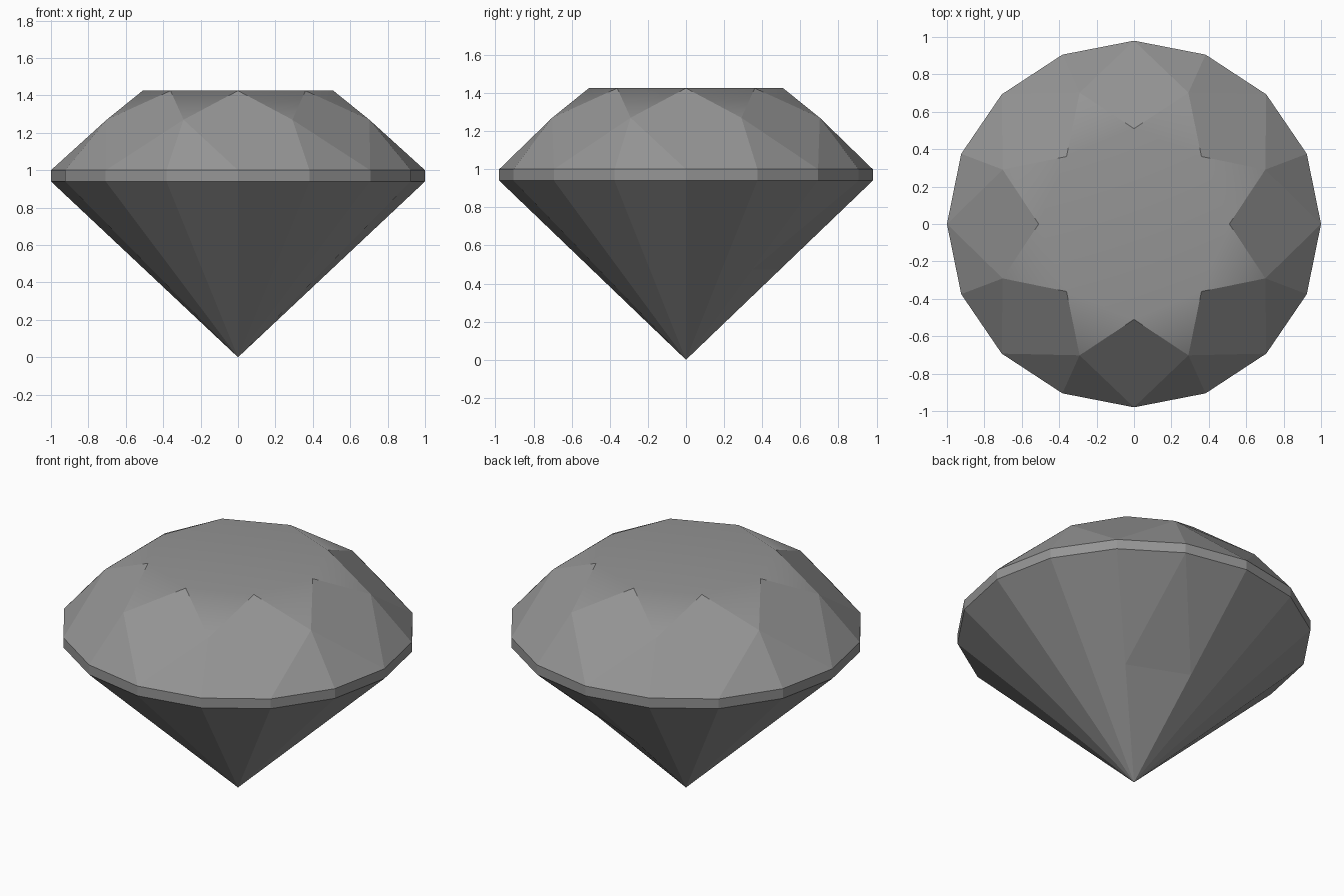
import bpy, bmesh
from math import sin, cos, pi

cube = bpy.data.objects.get("Cube")
if cube:
    bpy.data.objects.remove(cube)

SIDES = 16
DEPTH = 0.98          # the girdle is slightly narrower front to back

# Grey stone
grey = bpy.data.materials.new("grey_stone")
grey.use_nodes = True
grey.diffuse_color = (0.3, 0.3, 0.3, 1)
grey.node_tree.nodes["Principled BSDF"].inputs["Base Color"].default_value = (0.3, 0.3, 0.3, 1)

bm = bmesh.new()


def ring(radius, z, count, start=0.0, depth=1.0):
    """Evenly spaced vertices around the axis, start given in steps."""
    angles = [2 * pi * (i + start) / count for i in range(count)]
    return [bm.verts.new((radius * cos(a), depth * radius * sin(a), z)) for a in angles]


half = SIDES // 2
table = ring(0.51, 1.425, half)
crown = ring(0.76, 1.27, half, 0.5)
upper = ring(1.0, 1.0, SIDES, 0, DEPTH)
lower = ring(1.0, 0.94, SIDES, 0, DEPTH)
culet = bm.verts.new((0, 0, 0))

# Crown: table, stars, kites and upper halves
bm.faces.new(table)
for i in range(half):
    g, n = 2 * i, (2 * i + 2) % SIDES
    bm.faces.new((table[i], crown[i], table[(i + 1) % half]))
    bm.faces.new((crown[i - 1], upper[g], crown[i], table[i]))
    bm.faces.new((crown[i], upper[g], upper[g + 1]))
    bm.faces.new((crown[i], upper[g + 1], upper[n]))

# Girdle band
for i in range(SIDES):
    n = (i + 1) % SIDES
    bm.faces.new((upper[i], lower[i], lower[n], upper[n]))

# Pavilion: long facets to the point, with one shallow cut at the back
CUT = 3
mid = {i: bm.verts.new(lower[i].co * 0.505) for i in (CUT - 1, CUT + 1)}
a, b = mid[CUT - 1], mid[CUT + 1]
for i in range(SIDES):
    n = (i + 1) % SIDES
    if i in (CUT - 1, CUT):
        bm.faces.new((lower[n], lower[i], a if i < CUT else b))
    else:
        loop = [lower[n], lower[i], mid.get(i), culet, mid.get(n)]
        bm.faces.new([v for v in loop if v])
bm.faces.new((lower[CUT], a, b))
bm.faces.new((a, culet, b))

bmesh.ops.recalc_face_normals(bm, faces=bm.faces)

# Crisp facets, softened only where the stars meet the table
rim = set(table)
for f in bm.faces:
    f.smooth = True
for e in bm.edges:
    e.smooth = all(v in rim for v in e.verts)

mesh = bpy.data.meshes.new("cut_gem")
bm.to_mesh(mesh)
bm.free()
mesh.materials.append(grey)
gem = bpy.data.objects.new("cut_gem", mesh)
bpy.context.collection.objects.link(gem)
soften = gem.modifiers.new("soft_table_rim", 'WEIGHTED_NORMAL')
soften.keep_sharp = True
